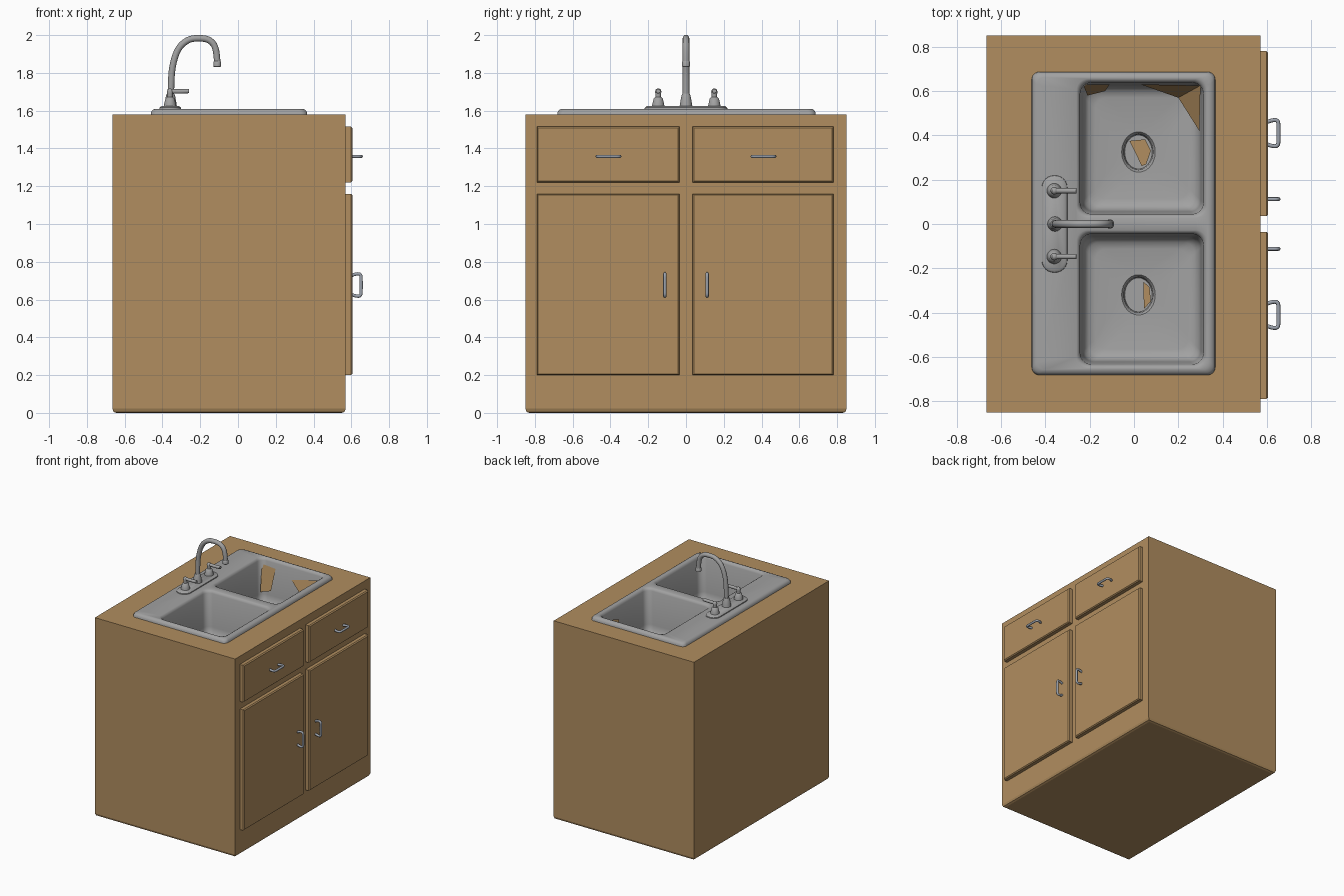
import bpy, bmesh, math
from mathutils import Vector

if "Cube" in bpy.data.objects:
    bpy.data.objects.remove(bpy.data.objects["Cube"])


def material(name, rgb):
    m = bpy.data.materials.new(name)
    m.diffuse_color = (*rgb, 1)
    m.use_nodes = True
    m.node_tree.nodes["Principled BSDF"].inputs["Base Color"].default_value = m.diffuse_color
    return m


WOOD = material("wood", (0.44, 0.27, 0.115))
STEEL = material("sink steel", (0.36, 0.36, 0.36))
PULL = material("pull metal", (0.33, 0.36, 0.41))


def finish(bm, name, mat, angle=None):
    me = bpy.data.meshes.new(name)
    bm.to_mesh(me)
    bm.free()
    me.materials.append(mat)
    ob = bpy.data.objects.new(name, me)
    bpy.context.collection.objects.link(ob)
    if angle:
        bpy.ops.object.select_all(action='DESELECT')
        ob.select_set(True)
        bpy.context.view_layer.objects.active = ob
        bpy.ops.object.shade_smooth_by_angle(angle=math.radians(angle))
    return ob


def rounded(x0, x1, y0, y1, z, r, n=6):
    pts = []
    for k, (cx, cy) in enumerate([(x1 - r, y1 - r), (x0 + r, y1 - r), (x0 + r, y0 + r), (x1 - r, y0 + r)]):
        for i in range(n + 1):
            a = math.pi / 2 * (k + i / n)
            pts.append((cx + r * math.cos(a), cy + r * math.sin(a), z))
    return pts


def ellipse(cx, cy, rx, ry, z, n=28):
    return [(cx + rx * math.cos(2 * math.pi * i / n), cy + ry * math.sin(2 * math.pi * i / n), z)
            for i in range(n)]


def loft(bm, rings, cap_first=False, cap_last=False):
    vs = [[bm.verts.new(p) for p in ring] for ring in rings]
    n = len(vs[0])
    for a, b in zip(vs, vs[1:]):
        for i in range(n):
            bm.faces.new((a[i], a[(i + 1) % n], b[(i + 1) % n], b[i]))
    if cap_first:
        bm.faces.new(vs[0][::-1])
    if cap_last:
        bm.faces.new(vs[-1])
    return vs


def fill_top(bm, loops):
    # flat plate between an outer loop and the holes in it, all normals outward
    edges = [bm.edges.get((l[i], l[(i + 1) % len(l)])) or bm.edges.new((l[i], l[(i + 1) % len(l)]))
             for l in loops for i in range(len(l))]
    new = [f for f in bmesh.ops.triangle_fill(bm, use_beauty=True, edges=edges)['geom']
           if isinstance(f, bmesh.types.BMFace)]
    bmesh.ops.recalc_face_normals(bm, faces=bm.faces[:])
    if sum(f.normal.z * f.calc_area() for f in new) < 0:
        bmesh.ops.reverse_faces(bm, faces=bm.faces[:])


def rect(i, z):
    x0, x1, y0, y1 = -0.665 + i, 0.57 - i, -0.85 + i, 0.85 - i
    return [(x1, y1, z), (x0, y1, z), (x0, y0, z), (x1, y0, z)]


# Cabinet body, bottom edge eased, opening in the top for the sink
bm = bmesh.new()
body = loft(bm, [rect(0.02, 0), rect(0.006, 0.006), rect(0, 0.022), rect(0, 1.58)], cap_first=True)
hole = [bm.verts.new(p) for p in rounded(-0.43, 0.345, -0.665, 0.67, 1.58, 0.03, 2)]
fill_top(bm, [body[-1], hole])
finish(bm, "cabinet", WOOD)


# Doors and drawer fronts
def panel(name, y0, y1, z0, z1):
    bm = bmesh.new()
    rings = []
    for x, i in [(0.565, 0), (0.597, 0), (0.605, 0.007)]:
        rings.append([(x, y0 + i, z0 + i), (x, y1 - i, z0 + i), (x, y1 - i, z1 - i), (x, y0 + i, z1 - i)])
    loft(bm, rings, cap_first=True, cap_last=True)
    finish(bm, name, WOOD)


# Tubes: pulls, spout, levers
def tube(name, pts, r, mat, spline='NURBS'):
    cu = bpy.data.curves.new(name, 'CURVE')
    cu.dimensions = '3D'
    cu.bevel_depth, cu.bevel_resolution, cu.use_fill_caps = r, 3, True
    s = cu.splines.new(spline)
    s.points.add(len(pts) - 1)
    for p, q in zip(s.points, pts):
        p.co = (*q, 1)
    if spline == 'NURBS':
        s.use_endpoint_u, s.order_u, s.resolution_u = True, 3, 6
    tmp = bpy.data.objects.new(name + "_path", cu)
    bpy.context.collection.objects.link(tmp)
    bpy.context.view_layer.update()
    me = bpy.data.meshes.new_from_object(tmp.evaluated_get(bpy.context.evaluated_depsgraph_get()))
    bpy.data.objects.remove(tmp)
    bm = bmesh.new()
    bm.from_mesh(me)
    finish(bm, name, mat, 45)


def pull(name, y, z, along):
    a = Vector(along)
    c = Vector((0, y, z))
    prof = [(-0.05, 0.6), (-0.06, 0.625), (-0.058, 0.651), (-0.025, 0.652), (0.025, 0.652),
            (0.058, 0.651), (0.06, 0.625), (0.05, 0.6)]
    tube(name, [c + a * t + Vector((x, 0, 0)) for t, x in prof], 0.009, PULL)


for side, s in (("left", -1), ("right", 1)):
    y0, y1 = (-0.79, -0.035) if s < 0 else (0.035, 0.78)
    panel(side + "_drawer_front", y0, y1, 1.22, 1.515)
    panel(side + "_door", y0, y1, 0.2, 1.16)
    pull(side + "_drawer_pull", s * 0.41, 1.358, (0, 1, 0))
    pull(side + "_door_pull", s * 0.112, 0.677, (0, 0, 1))

# Sink: rolled rim and two deep basins with drains
bm = bmesh.new()
rim = loft(bm, [rounded(-0.462 + i, 0.367 - i, -0.682 + i, 0.687 - i, z, 0.035)
                for i, z in [(0, 1.578), (0.002, 1.592), (0.01, 1.604), (0.024, 1.61)]])
tops = [rim[-1]]
for y0, y1 in ((0.028, 0.655), (-0.65, -0.028)):
    cy = 0.325 if y0 > 0 else -0.32
    rings = [rounded(-0.26 + i, 0.33 - i, y0 + i, y1 - i, z, 0.05)
             for i, z in [(0, 1.61), (0.009, 1.605), (0.017, 1.59), (0.028, 1.33), (0.036, 1.285),
                          (0.055, 1.262), (0.085, 1.255)]]
    rings += [ellipse(0.02, cy, rx, rx + 0.015, z)
              for rx, z in [(0.076, 1.25), (0.066, 1.238), (0.062, 1.19)]]
    tops.append(loft(bm, rings, cap_last=True)[0])
fill_top(bm, tops)
finish(bm, "sink", STEEL, 40)


# Cabinet wood showing through at the basin corner and in the drains
def plate(name, faces):
    bm = bmesh.new()
    for f in faces:
        bm.faces.new([bm.verts.new(p) for p in f])
    for f in bm.faces:
        f.normal_update()
        if f.normal.z < 0:
            f.normal_flip()
    finish(bm, name, WOOD)


A, B, C, D = (0.03, 0.63, 1.5), (0.3, 0.625, 1.57), (0.295, 0.42, 1.5), (0.2, 0.57, 1.38)
plate("corner_wood", [(A, D, B), (D, C, B),
                      [(-0.23, 0.63, 1.56), (-0.11, 0.63, 1.55), (-0.13, 0.6, 1.38), (-0.21, 0.58, 1.36)]])
plate("drain_wood", [[(-0.02, 0.375, 1.2), (0.05, 0.382, 1.2), (0.076, 0.33, 1.2), (0.055, 0.27, 1.2),
                      (0.035, 0.262, 1.2)],
                     [(0.042, -0.26, 1.2), (0.07, -0.285, 1.2), (0.076, -0.35, 1.2), (0.045, -0.382, 1.2)]])

# Faucet base plate
bm = bmesh.new()
loft(bm, [rounded(-0.417 + i, -0.3 - i, -0.22 + i, 0.22 - i, z, 0.056 - i)
          for i, z in [(0, 1.605), (0.002, 1.616), (0.012, 1.624)]], cap_last=True)
finish(bm, "faucet_base", STEEL, 40)


# Turned faucet posts
def turned(name, x, y, prof):
    bm = bmesh.new()
    loft(bm, [ellipse(x, y, r, r, z, 20) for r, z in prof], cap_first=True, cap_last=True)
    finish(bm, name, STEEL, 40)


for side, y in (("left", -0.147), ("right", 0.15)):
    turned(side + "_tap", -0.36, y, [(0.034, 1.62), (0.031, 1.635), (0.024, 1.665), (0.015, 1.672),
                                     (0.015, 1.69), (0.017, 1.7), (0.013, 1.712), (0.005, 1.717)])
    tube(side + "_lever", [(-0.37, y, 1.703), (-0.33, y, 1.702), (-0.29, y, 1.702), (-0.26, y, 1.704)],
         0.012, STEEL)
turned("spout_collar", -0.357, 0, [(0.034, 1.62), (0.031, 1.64), (0.024, 1.68), (0.019, 1.69)])

# Gooseneck spout and its tip
tube("spout", [(-0.357, 0, 1.63), (-0.355, 0, 1.72), (-0.35, 0, 1.83), (-0.32, 0, 1.93), (-0.265, 0, 1.978),
               (-0.21, 0, 1.985), (-0.15, 0, 1.978), (-0.112, 0, 1.93), (-0.11, 0, 1.85)], 0.018, STEEL)
turned("spout_tip", -0.11, 0, [(0.018, 1.832), (0.021, 1.835), (0.021, 1.858), (0.018, 1.862)])
